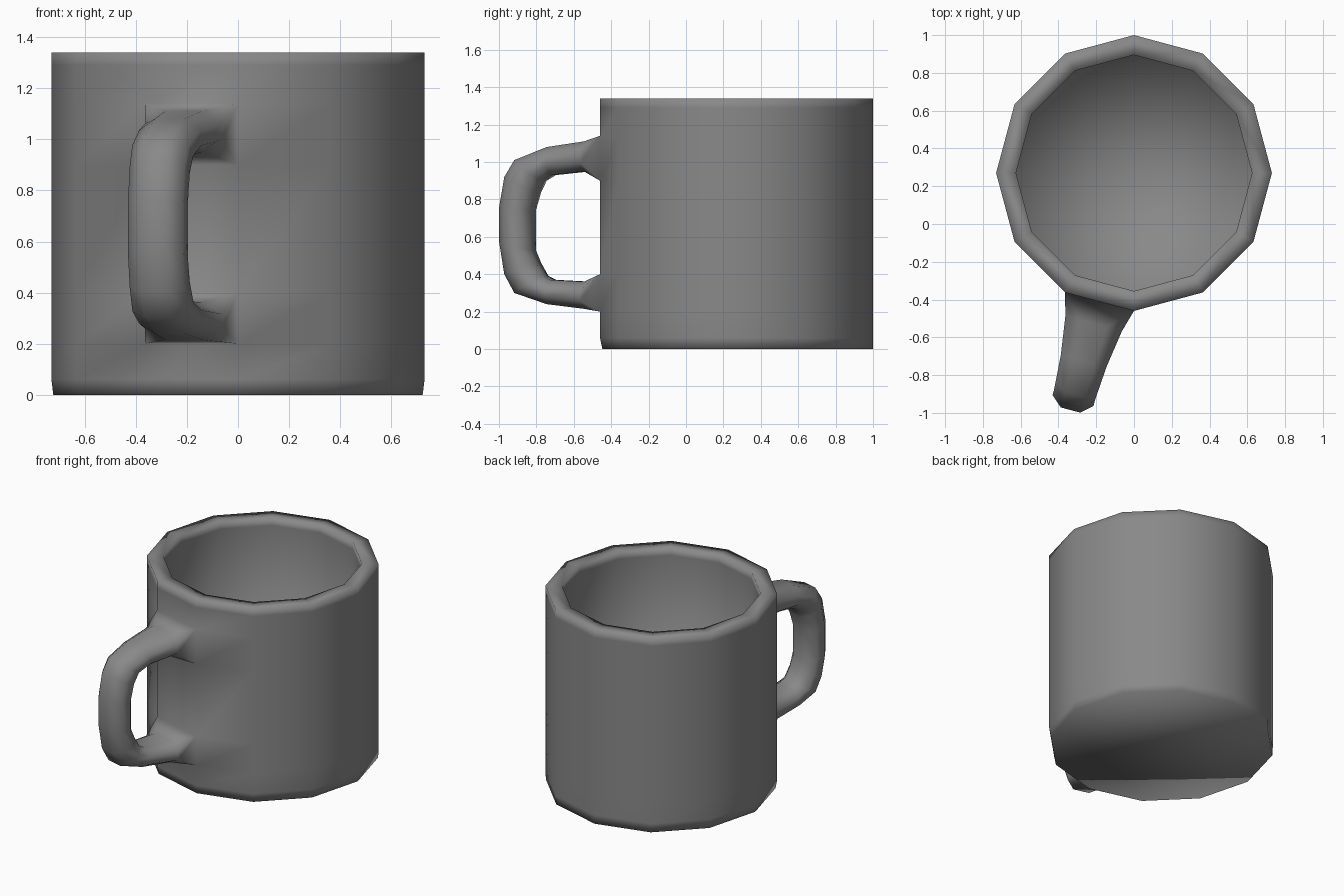
import bpy, bmesh, math
from mathutils import Vector

default = bpy.data.objects.get("Cube")
if default:
    bpy.data.objects.remove(default)

SIDES = 12
CENTRE_Y = 0.27
RADIUS, INNER = 0.73, 0.625

# Dull grey glaze
glaze = bpy.data.materials.new("grey_glaze")
glaze.use_nodes = True
glaze.diffuse_color = (0.25, 0.25, 0.25, 1)
glaze.node_tree.nodes["Principled BSDF"].inputs["Base Color"].default_value = (0.25, 0.25, 0.25, 1)

bm = bmesh.new()


def ring(radius, z, shift=0.0):
    """Twelve-sided ring of vertices around the cup axis."""
    verts = []
    for i in range(SIDES):
        a = math.tau * i / SIDES
        verts.append(bm.verts.new((radius * math.cos(a),
                                   CENTRE_Y + shift + radius * math.sin(a), z)))
    return verts


def skin(a, b, skip=()):
    """Quads between two closed loops, leaving out the skipped sides."""
    n = len(a)
    for i in range(n):
        if i not in skip:
            j = (i + 1) % n
            bm.faces.new((a[i], a[j], b[j], b[i]))


# Cup profile: radius and height from the base, over the rim, to the floor
profile = [(RADIUS - 0.007, 0), (RADIUS, 0.06), (RADIUS, 0.2), (RADIUS, 0.4),
           (RADIUS, 0.9), (RADIUS, 1.14), (RADIUS, 1.29), (RADIUS, 1.34),
           (INNER, 1.34), (INNER, 1.29), (INNER, 0.1)]
rings = [ring(r, z, 0.006 if z == 0 else 0) for r, z in profile]
HANDLE_SIDE = 8                     # wall panel that carries the handle
for k in range(len(rings) - 1):
    open_panel = z_open = profile[k][1] in (0.2, 0.9)
    skin(rings[k], rings[k + 1], (HANDLE_SIDE,) if open_panel else ())

# Underside and inner floor
bm.faces.new(list(reversed(rings[0])))
floor = bm.faces.new(rings[-1])
bmesh.ops.poke(bm, faces=[floor])

# Handle: outer point, inner point (distance from wall, height), half width
left, right = rings[0][HANDLE_SIDE], rings[0][HANDLE_SIDE + 1]
a0, a1 = (math.tau * (HANDLE_SIDE + s) / SIDES for s in (0, 1))
p0, p1 = (Vector((RADIUS * math.cos(a), CENTRE_Y + RADIUS * math.sin(a), 0))
          for a in (a0, a1))
middle = (p0 + p1) / 2
across = (p1 - p0).normalized()
outward = Vector((across.y, -across.x, 0))
root_width = (p1 - p0).length / 2

stations = [
    ((0, 1.14), (0, 0.9), root_width),
    ((0.12, 1.11), (0.12, 0.95), 0.155),
    ((0.33, 1.08), (0.31, 0.93), 0.125),
    ((0.51, 1.01), (0.36, 0.9), 0.115),
    ((0.566, 0.92), (0.39, 0.84), 0.112),
    ((0.594, 0.76), (0.42, 0.74), 0.112),
    ((0.594, 0.57), (0.42, 0.53), 0.112),
    ((0.566, 0.4), (0.39, 0.46), 0.112),
    ((0.51, 0.3), (0.35, 0.39), 0.115),
    ((0.33, 0.24), (0.31, 0.37), 0.125),
    ((0.12, 0.215), (0.12, 0.36), 0.155),
    ((0, 0.2), (0, 0.4), root_width),
]


def section(outer, inner, half, square):
    """Eight-sided handle section; square at the roots so it meets the panel."""
    narrow, cut = (1, 0) if square else (0.48, 0.3)
    corners = [(-narrow, 0), (narrow, 0), (1, cut), (1, 1 - cut),
               (narrow, 1), (-narrow, 1), (-1, 1 - cut), (-1, cut)]
    loop = []
    for w, t in corners:
        d = outer[0] + (inner[0] - outer[0]) * t
        z = outer[1] + (inner[1] - outer[1]) * t
        loop.append(bm.verts.new(middle + across * (w * half) + outward * d
                                 + Vector((0, 0, z))))
    return loop


sections = [section(o, i, h, h == root_width) for o, i, h in stations]
for a, b in zip(sections, sections[1:]):
    skin(a, b)

# Weld the handle roots into the wall openings
bmesh.ops.remove_doubles(bm, verts=bm.verts, dist=0.0005)
bmesh.ops.recalc_face_normals(bm, faces=bm.faces)
for face in bm.faces:
    face.smooth = True

mesh = bpy.data.meshes.new("mug")
bm.to_mesh(mesh)
bm.free()
mesh.materials.append(glaze)
mug = bpy.data.objects.new("mug", mesh)
bpy.context.collection.objects.link(mug)
